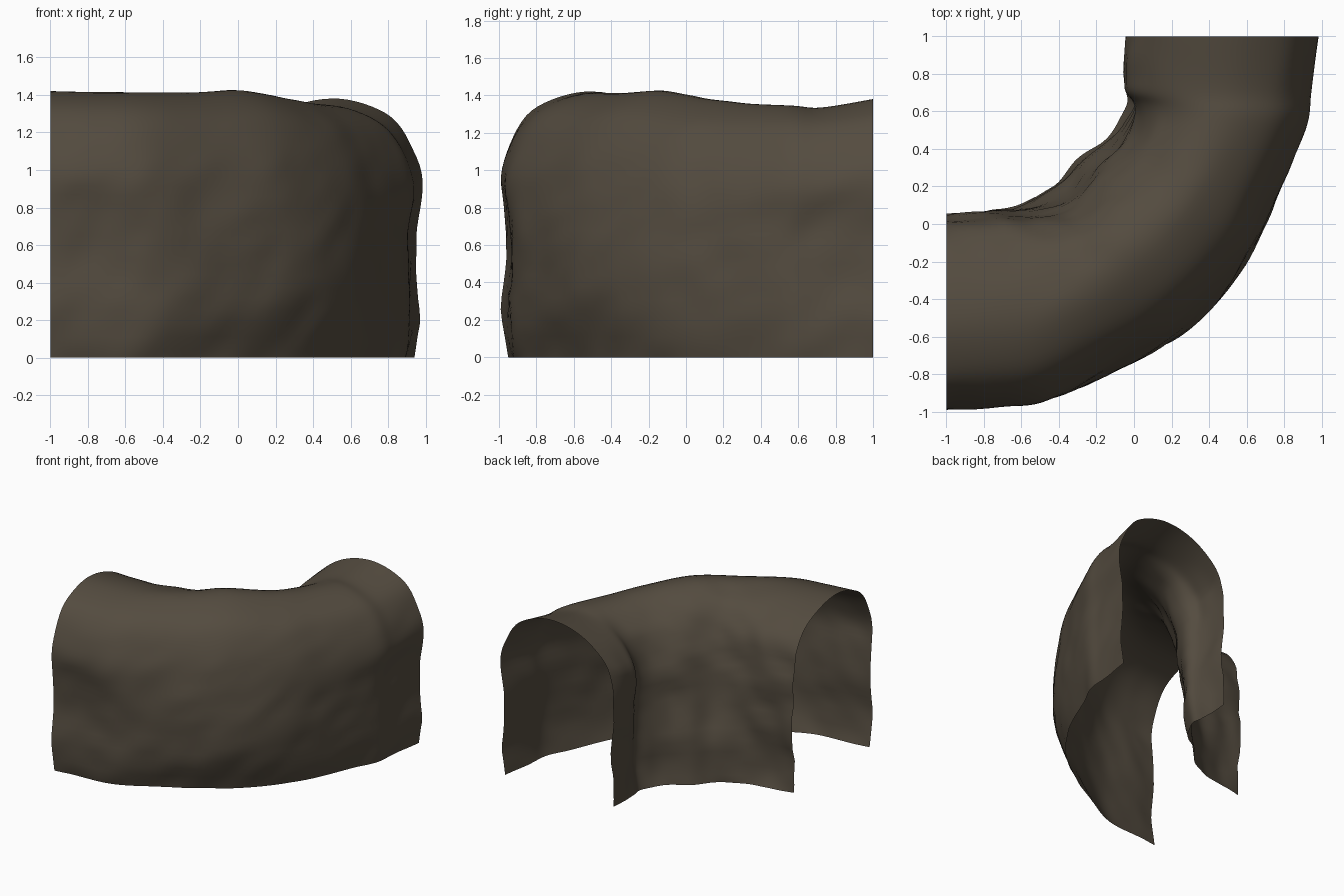
import bpy, bmesh, math
from mathutils import Vector, noise

if "Cube" in bpy.data.objects:
    bpy.data.objects.remove(bpy.data.objects["Cube"])

# Stations along the bend: outer wall x,y / inner wall x,y / crest height
STATIONS = [
    (-1, -1, -1, .05, 1.42), (-.75, -.98, -.8, .07, 1.415), (-.45, -.95, -.6, .13, 1.415),
    (-.1, -.79, -.41, .25, 1.415), (.3, -.56, -.31, .39, 1.42), (.6, -.22, -.2, .47, 1.38),
    (.78, .12, -.11, .56, 1.355), (.92, .5, -.04, .65, 1.345), (.945, .7, -.055, .75, 1.335),
    (.99, 1, -.04, 1, 1.38)]
# Arch sections: fraction across (outer to inner), fraction of crest height
ARCH_END = [(.05, 0), (.02, .18), (.045, .37), (.03, .54), (.005, .68), (.05, .80), (.14, .91),
            (.27, .97), (.44, 1), (.62, .985), (.79, .93), (.92, .84), (.98, .72),
            (.98, .5), (.985, .25), (1, 0)]
ARCH_BEND = [(.09, 0), (.03, .18), (.005, .35), (.015, .52), (.05, .68), (.10, .80), (.18, .90),
             (.30, .965), (.44, 1), (.58, .98), (.70, .92), (.78, .82), (.84, .68),
             (.89, .48), (.95, .24), (.98, 0)]


def spline(pts, t):
    """Catmull-Rom sample of pts at t in 0..1."""
    s = t * (len(pts) - 1)
    i = min(int(s), len(pts) - 2)
    k = s - i
    n = len(pts) - 1
    p0, p1, p2, p3 = (pts[max(i - 1, 0)], pts[i], pts[i + 1], pts[min(i + 2, n)])
    return [.5 * (2 * b + (c - a) * k + (2 * a - 5 * b + 4 * c - d) * k * k
                  + (3 * b - a - 3 * c + d) * k ** 3)
            for a, b, c, d in zip(p0, p1, p2, p3)]


def lump(p):
    """Rocky noise with diagonal grain."""
    q = Vector((p.x * 2.2 - p.z * .8, p.y * 2.2 - p.z * .8, p.z * 2.6 + 3))
    return noise.noise(q) + .45 * noise.noise(q * 2.4)


NU, NV = 72, 60
bm = bmesh.new()
rows = []
for i in range(NU + 1):
    t = i / NU
    ox, oy, ix, iy, h = spline(STATIONS, t)
    bend = math.exp(-((t - .5) / .27) ** 4)
    row = []
    for j in range(NV + 1):
        v = j / NV
        fe, ze = spline(ARCH_END, v)
        fb, zb = spline(ARCH_BEND, v)
        f = fe + (fb - fe) * bend
        z = max(0, (ze + (zb - ze) * bend) * h)
        # lumps push the walls sideways and the roof up or down
        wall = min(1, abs(v - .5) * 3)
        n = lump(Vector((ox + (ix - ox) * f, oy + (iy - oy) * f, z)))
        f += n * wall * (.05 if v > .5 else .025)
        f = min(max(f, 0), 1.005)
        if v > .5:
            z += .05 * wall * (1 - wall) * 2 * bend * n
        row.append(bm.verts.new((ox + (ix - ox) * f, oy + (iy - oy) * f, z)))
    rows.append(row)
for a, b in zip(rows, rows[1:]):
    for j in range(NV):
        bm.faces.new((a[j], b[j], b[j + 1], a[j + 1]))
# crest faces must point up (outside)
bmesh.ops.recalc_face_normals(bm, faces=bm.faces)
top = max(bm.faces, key=lambda q: q.calc_center_median().z)
if top.normal.z < 0:
    bmesh.ops.reverse_faces(bm, faces=bm.faces)

# Curved tunnel shell
mesh = bpy.data.meshes.new("tunnel_bend")
bm.to_mesh(mesh)
bm.free()
for poly in mesh.polygons:
    poly.use_smooth = True
tunnel = bpy.data.objects.new("tunnel_bend", mesh)
bpy.context.collection.objects.link(tunnel)

mat = bpy.data.materials.new("dark brown rock")
mat.diffuse_color = (.088, .071, .050, 1)
mat.use_nodes = True
mat.node_tree.nodes["Principled BSDF"].inputs["Base Color"].default_value = mat.diffuse_color
mesh.materials.append(mat)
